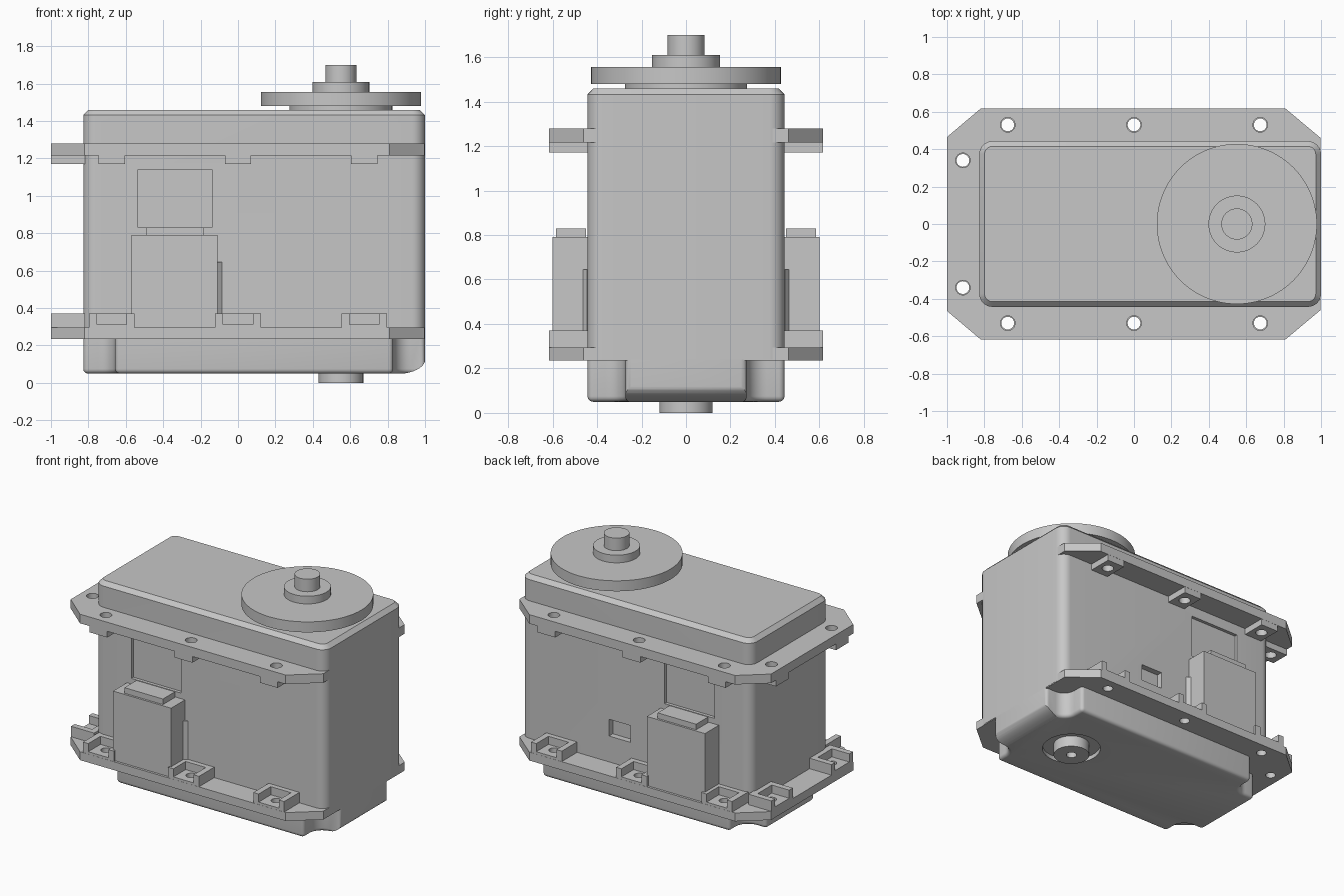
import bpy, bmesh
from math import cos, sin, pi, radians
from mathutils import Matrix

cube = bpy.data.objects.get("Cube")
if cube:
    bpy.data.objects.remove(cube, do_unlink=True)

grey = bpy.data.materials.new("plain grey")
grey.use_nodes = True
colour = (0.57, 0.57, 0.57, 1)
grey.diffuse_color = colour
grey.node_tree.nodes["Principled BSDF"].inputs["Base Color"].default_value = colour


def make(name, bm):
    bmesh.ops.recalc_face_normals(bm, faces=bm.faces)
    mesh = bpy.data.meshes.new(name)
    bm.to_mesh(mesh)
    bm.free()
    mesh.materials.append(grey)
    ob = bpy.data.objects.new(name, mesh)
    bpy.context.collection.objects.link(ob)
    return ob


def prism(bm, pts, z0, z1):
    low = [bm.verts.new((x, y, z0)) for x, y in pts]
    face = bm.faces.new(low)
    new = bmesh.ops.extrude_face_region(bm, geom=[face])["geom"]
    up = [v for v in new if isinstance(v, bmesh.types.BMVert)]
    bmesh.ops.translate(bm, verts=up, vec=(0, 0, z1 - z0))
    return low + up


def box(bm, x0, x1, y0, y1, z0, z1):
    return prism(bm, [(x0, y0), (x1, y0), (x1, y1), (x0, y1)], z0, z1)


def circle(x, y, r, n=64):
    return [(x + r * cos(2 * pi * i / n), y + r * sin(2 * pi * i / n)) for i in range(n)]


def arc(x, y, r, start, end, n=8):
    return [(x + r * cos(radians(start + (end - start) * i / n)),
             y + r * sin(radians(start + (end - start) * i / n))) for i in range(n + 1)]


def rounded(x0, x1, y0, y1, r):
    return (arc(x0 + r, y0 + r, r, 180, 270) + arc(x1 - r, y0 + r, r, 270, 360)
            + arc(x1 - r, y1 - r, r, 0, 90) + arc(x0 + r, y1 - r, r, 90, 180))


def cut(ob, bm):
    cutter = make("cutter", bm)
    cutter.hide_render = True
    mod = ob.modifiers.new("cut", 'BOOLEAN')
    mod.object = cutter
    mod.operation = 'DIFFERENCE'
    mod.solver = 'EXACT'
    bpy.context.view_layer.objects.active = ob
    bpy.ops.object.modifier_apply(modifier=mod.name)
    bpy.data.objects.remove(cutter, do_unlink=True)


def smooth(ob):
    bpy.ops.object.select_all(action='DESELECT')
    ob.select_set(True)
    bpy.context.view_layer.objects.active = ob
    bpy.ops.object.shade_smooth_by_angle(angle=radians(30))


LEFT, RIGHT, DEPTH, AXIS = -0.827, 1.0, 0.443, 0.55
HOLES = [(x, s * 0.53) for x in (-0.675, 0, 0.675) for s in (-1, 1)]
END_HOLES = [(-0.915, s * 0.34) for s in (-1, 1)]

# Main case with a chamfered lid
bm = bmesh.new()
prism(bm, rounded(LEFT, RIGHT, -DEPTH, DEPTH, 0.07), 0.24, 1.46)
rim = [e for e in bm.edges if all(v.co.z > 1.4 for v in e.verts)]
bmesh.ops.bevel(bm, geom=rim, offset=0.028, segments=1, affect='EDGES')
case = make("main_case", bm)

# Label recesses on both sides and a small pocket at the back
bm = bmesh.new()
for s in (-1, 1):
    a, b = sorted((s * 0.42, s * 0.5))
    box(bm, -0.535, -0.14, a, b, 0.83, 1.14)
box(bm, 0.13, 0.3, 0.4, 0.5, 0.48, 0.6)
cut(case, bm)
smooth(case)

# Bottom cover with four scooped screw corners
N, R = 0.17, 0.09
plan = []
for sx, sy in ((-1, -1), (1, -1), (1, 1), (-1, 1)):
    x = RIGHT if sx > 0 else LEFT
    y = sy * DEPTH
    cx, cy = x - sx * (N - R), y - sy * (N - R)
    bend = [(cx + sx * px, cy + sy * py) for px, py in arc(0, 0, R, 270, 180)]
    scoop = [(x, y - sy * N)] + bend + [(x - sx * N, y)]
    plan += scoop if sx * sy > 0 else scoop[::-1]
bm = bmesh.new()
prism(bm, plan, 0.05, 0.25)
bmesh.ops.recalc_face_normals(bm, faces=bm.faces)
edges = [e for e in bm.edges if e.calc_face_angle() > radians(40)
         and min(v.co.z for v in e.verts) < 0.2]
bmesh.ops.bevel(bm, geom=edges, offset=0.025, segments=4, profile=0.5, affect='EDGES')
cover = make("bottom_cover", bm)

# Curved lower end of the cover
bm = bmesh.new()
curve = [(0.85 + 0.151 * sin(a * pi / 20), 0.125 - 0.077 * cos(a * pi / 20)) for a in range(11)]
verts = prism(bm, curve + [(1.1, 0.125), (1.1, 0), (0.85, 0)], -0.6, 0.6)
bmesh.ops.rotate(bm, verts=verts, cent=(0, 0, 0), matrix=Matrix.Rotation(pi / 2, 3, 'X'))
cut(cover, bm)

# Ring-shaped well around the lower pivot
bm = bmesh.new()
prism(bm, circle(AXIS, 0, 0.195), 0, 0.08)
cut(cover, bm)
smooth(cover)

bm = bmesh.new()
prism(bm, circle(AXIS, 0, 0.12), 0, 0.1)
pivot = make("lower_pivot", bm)
bm = bmesh.new()
prism(bm, circle(AXIS, 0, 0.035, 32), -0.1, 0.07)
cut(pivot, bm)
smooth(pivot)

# Mounting flanges with chamfered corners
OUT = 0.617
OUTLINE = [(-0.82, -OUT), (0.81, -OUT), (0.998, -0.46), (0.998, 0.46),
           (0.81, OUT), (-0.82, OUT), (-1, 0.465), (-1, -0.465)]


def drill(ob, radius, z0, z1):
    bm = bmesh.new()
    for x, y in HOLES + END_HOLES:
        prism(bm, circle(x, y, radius, 32), z0, z1)
    cut(ob, bm)
    smooth(ob)


def hole_blocks(bm, half, inner, outer, z0, z1):
    """Boxes around every hole, from inner to outer distance measured off the case."""
    for x, y in HOLES:
        s = 1 if y > 0 else -1
        a, b = sorted((s * (DEPTH + inner), s * (DEPTH + outer)))
        box(bm, x - half, x + half, a, b, z0, z1)
    for x, y in END_HOLES:
        box(bm, LEFT - outer, LEFT - inner, y - half, y + half, z0, z1)


def flange(name, z0, z1, half, block_z0, block_z1):
    plate_bm = bmesh.new()
    prism(plate_bm, OUTLINE, z0, z1)
    block_bm = bmesh.new()
    hole_blocks(block_bm, half, -0.01, 0.173, block_z0, block_z1)
    return make(name, plate_bm), make(name + "_bosses", block_bm)


for ob in flange("upper_flange", 1.215, 1.28, 0.07, 1.17, 1.216):
    drill(ob, 0.039, 1.1, 1.4)

plate, blocks = flange("lower_flange", 0.235, 0.295, 0.122, 0.294, 0.37)
bm = bmesh.new()
hole_blocks(bm, 0.08, 0.035, 0.25, 0.312, 0.45)
cut(blocks, bm)
for ob in (plate, blocks):
    drill(ob, 0.034, 0.1, 0.5)

# Plug housings, with a top step and a slanted side rib, front and back
for side, s in (("front", -1), ("back", 1)):
    for part, x0, x1, near, far, z0, z1 in (
            ("plug_housing", -0.57, -0.11, 0.43, 0.6, 0.29, 0.79),
            ("plug_step", -0.49, -0.185, 0.45, 0.585, 0.78, 0.83)):
        bm = bmesh.new()
        a, b = sorted((s * near, s * far))
        box(bm, x0, x1, a, b, z0, z1)
        make(side + "_" + part, bm)
    bm = bmesh.new()
    prism(bm, [(-0.115, s * 0.43), (-0.085, s * 0.43), (-0.085, s * 0.445), (-0.115, s * 0.468)], 0.29, 0.645)
    make(side + "_plug_rib", bm)

# Output collar, disc, hub and shaft
for part, r, z0, z1 in (("output_collar", 0.275, 1.45, 1.485), ("output_disc", 0.428, 1.48, 1.555),
                        ("output_hub", 0.152, 1.55, 1.61), ("output_shaft", 0.083, 1.6, 1.70)):
    bm = bmesh.new()
    prism(bm, circle(AXIS, 0, r, 96), z0, z1)
    smooth(make(part, bm))
